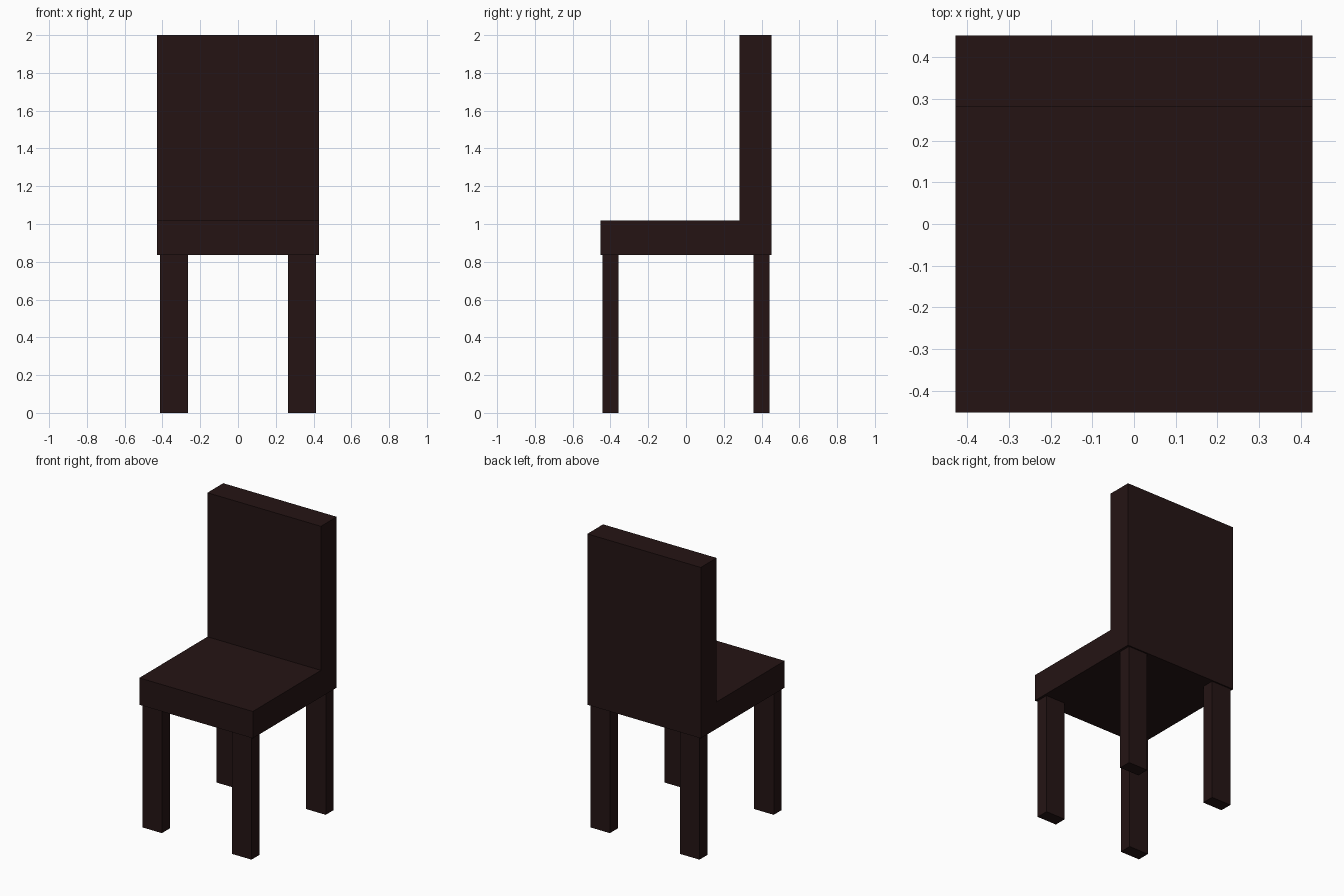
import bpy, bmesh

if "Cube" in bpy.data.objects:
    bpy.data.objects.remove(bpy.data.objects["Cube"])

wood = bpy.data.materials.new("dark_wood")
wood.diffuse_color = (0.018, 0.007, 0.007, 1)
wood.use_nodes = True
wood.node_tree.nodes["Principled BSDF"].inputs["Base Color"].default_value = wood.diffuse_color


def extrude_x(name, profile, x0, x1):
    """Extrude a closed (y, z) profile from x0 to x1."""
    bm = bmesh.new()
    face = bm.faces.new([bm.verts.new((x0, y, z)) for y, z in profile])
    out = bmesh.ops.extrude_face_region(bm, geom=[face])
    moved = [g for g in out["geom"] if isinstance(g, bmesh.types.BMVert)]
    bmesh.ops.translate(bm, verts=moved, vec=(x1 - x0, 0, 0))
    bmesh.ops.recalc_face_normals(bm, faces=bm.faces)
    mesh = bpy.data.meshes.new(name)
    bm.to_mesh(mesh)
    bm.free()
    mesh.materials.append(wood)
    obj = bpy.data.objects.new(name, mesh)
    bpy.context.collection.objects.link(obj)
    return obj


SEAT_BOTTOM, SEAT_TOP, HEIGHT = 0.835, 1.018, 2.0
HALF_DEPTH, BACK_FRONT = 0.452, 0.282

# Seat and backrest: one continuous L-shaped body
extrude_x("seat_and_backrest", [
    (-HALF_DEPTH, SEAT_BOTTOM), (HALF_DEPTH, SEAT_BOTTOM),
    (HALF_DEPTH, HEIGHT), (BACK_FRONT, HEIGHT),
    (BACK_FRONT, SEAT_TOP), (-HALF_DEPTH, SEAT_TOP)], -0.428, 0.428)

# Four legs, slightly inset from the seat edges
for row, sy in (("front", -1), ("back", 1)):
    for side, sx in (("left", -1), ("right", 1)):
        y0, y1 = sorted((sy * 0.357, sy * 0.443))
        x0, x1 = sorted((sx * 0.264, sx * 0.412))
        extrude_x(f"{row}_{side}_leg",
                  [(y0, 0), (y1, 0), (y1, SEAT_BOTTOM), (y0, SEAT_BOTTOM)], x0, x1)
